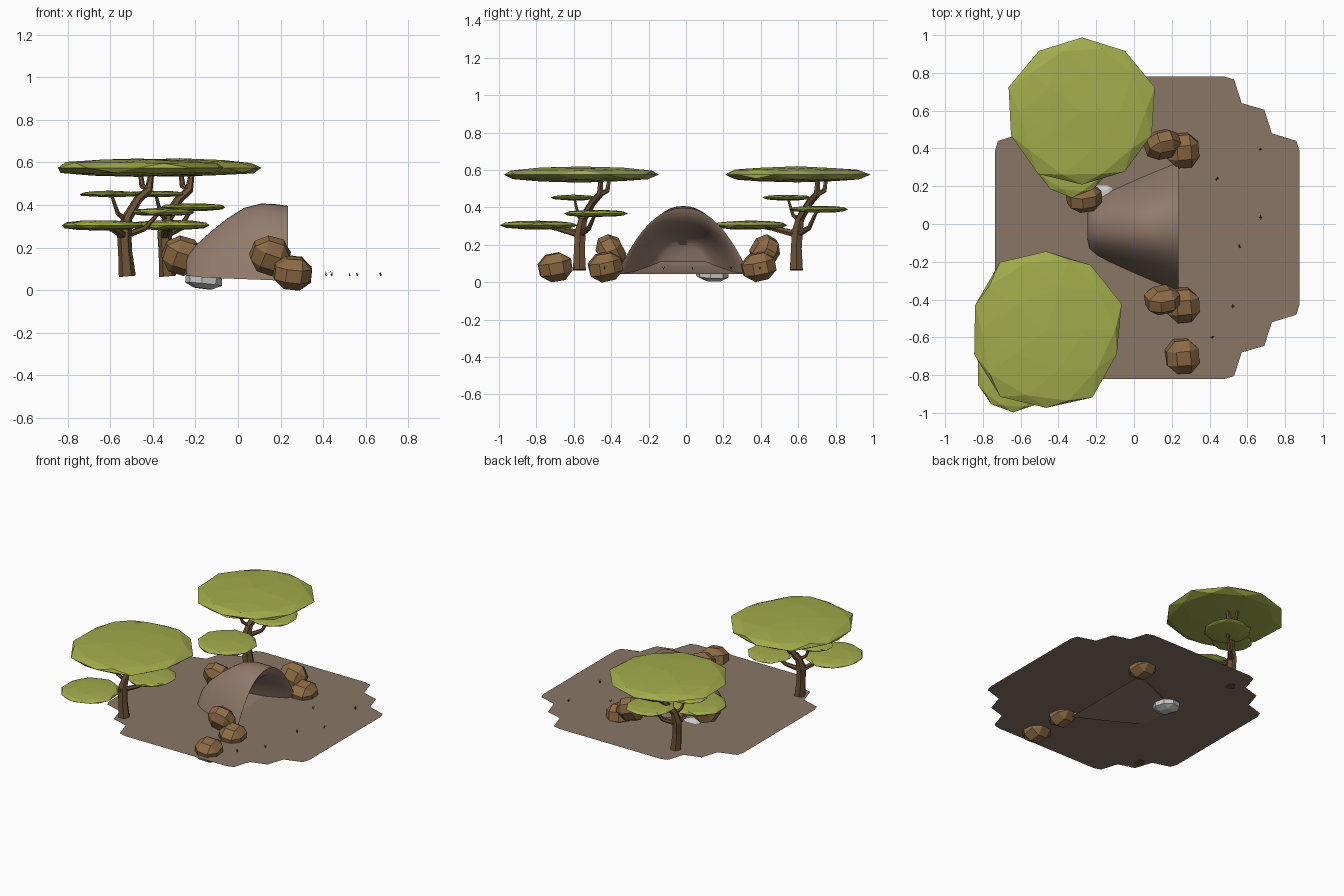
import bpy, bmesh, math, random
from mathutils import Vector, Euler

if "Cube" in bpy.data.objects:
    bpy.data.objects.remove(bpy.data.objects["Cube"])

random.seed(4)


def material(name, r, g, b):
    m = bpy.data.materials.new(name)
    m.diffuse_color = (r, g, b, 1)
    m.use_nodes = True
    m.node_tree.nodes["Principled BSDF"].inputs["Base Color"].default_value = m.diffuse_color
    return m


EARTH = material("earth", 0.25, 0.18, 0.13)
CLAY = material("clay", 0.29, 0.20, 0.15)
LEAF = material("leaf", 0.36, 0.41, 0.07)
WOOD = material("wood", 0.15, 0.085, 0.035)
STONE = material("stone", 0.27, 0.15, 0.06)
GRASS = material("dry_grass", 0.06, 0.045, 0.02)
GROUND_Z = 0.067


def finish(bm, name, mat=None, normals=True):
    if normals:
        bmesh.ops.recalc_face_normals(bm, faces=bm.faces)
    me = bpy.data.meshes.new(name)
    bm.to_mesh(me)
    bm.free()
    ob = bpy.data.objects.new(name, me)
    bpy.context.collection.objects.link(ob)
    if mat:
        me.materials.append(mat)
    return ob


# Ground: flat sheet with stepped corners, one quadrant mirrored round
quad = [(0.805, 0.41), (0.79, 0.46), (0.66, 0.50), (0.62, 0.625),
        (0.50, 0.66), (0.46, 0.785), (0.41, 0.80)]
outline = quad + [(-x, y) for x, y in reversed(quad)]
outline += [(-x, -y) for x, y in outline]
bm = bmesh.new()
bm.faces.new([bm.verts.new((x + 0.07, y - 0.02, GROUND_Z)) for x, y in outline])
finish(bm, "ground", EARTH)

# Cave: arch sections lofted from the back, out to the mouth and back inside
# each section: x, half width, base z, top z, arch exponent
SECTIONS = [
    (-0.245, 0.07, 0.085, 0.13, 2.6), (-0.235, 0.115, 0.068, 0.165, 2.6),
    (-0.19, 0.155, 0.062, 0.22, 2.5), (-0.12, 0.193, 0.058, 0.282, 2.4),
    (-0.05, 0.225, 0.055, 0.337, 2.3), (0.03, 0.262, 0.052, 0.387, 2.3),
    (0.11, 0.297, 0.049, 0.407, 2.3), (0.18, 0.327, 0.046, 0.404, 2.2),
    (0.235, 0.352, 0.044, 0.396, 2.2),
    (0.228, 0.335, 0.046, 0.375, 2.3), (0.19, 0.30, 0.05, 0.325, 2.7),
    (0.12, 0.265, 0.056, 0.285, 3.2), (0.04, 0.225, 0.07, 0.268, 3.2),
    (-0.04, 0.18, 0.085, 0.24, 3.0), (-0.09, 0.12, 0.11, 0.20, 2.6),
]
N = 28
bm = bmesh.new()
rings = []
for x, w, zb, zt, p in SECTIONS:
    us = [-math.cos(math.pi * i / N) for i in range(N + 1)]
    rings.append([bm.verts.new((x, -0.015 + w * u, zb + (zt - zb) * (1 - abs(u) ** p)))
                  for u in us])
for a, b in zip(rings, rings[1:]):
    for i in range(N + 1):
        j = (i + 1) % (N + 1)
        bm.faces.new((a[i], a[j], b[j], b[i]))
bm.faces.new(rings[0])
bm.faces.new(rings[-1])
cave = finish(bm, "cave", CLAY)
bpy.context.view_layer.objects.active = cave
cave.select_set(True)
bpy.ops.object.shade_smooth_by_angle(angle=math.radians(50))


# Rocks: cubes with heavily bevelled edges
def rock(name, loc, size, rot=(0, 0, 0), mat=STONE):
    bm = bmesh.new()
    bmesh.ops.create_cube(bm, size=2)
    bmesh.ops.bevel(bm, geom=bm.edges[:], offset=0.57, segments=1,
                    affect='EDGES', profile=0.5)
    for v in bm.verts:
        v.co *= random.uniform(0.97, 1.03)
        v.co = Vector(c * s for c, s in zip(v.co, size))
        v.co.rotate(Euler(rot))
        v.co += Vector(loc)
    return finish(bm, name, mat)


for i, loc in enumerate([(0.255, -0.70, 0.08), (0.258, -0.43, 0.082), (0.258, 0.39, 0.082)]):
    rock(f"ground_rock_{i + 1}", loc, (0.085, 0.088, 0.073), (0.2, 0.1, 0.1))
for i, (loc, rx) in enumerate([((0.15, -0.40, 0.162), 0.5), ((0.15, 0.42, 0.162), -0.5),
                               ((-0.265, 0.14, 0.162), 0.4)]):
    rock(f"stacked_rock_{i + 1}", loc, (0.087, 0.068, 0.085), (rx, 0.3, 0.2))
rock("grey_rock", (-0.16, 0.14, 0.045), (0.08, 0.08, 0.037), (0, 0.1, 0.3), None)


# Tree parts: tapered faceted limbs and flattened leaf clumps
def limb(bm, points, radii, sides=6):
    pts = [Vector(p) for p in points]
    loops = []
    for k, (p, r) in enumerate(zip(pts, radii)):
        d = pts[min(k + 1, len(pts) - 1)] - pts[max(k - 1, 0)]
        rot = Vector((0, 0, 1)).rotation_difference(d)
        loops.append([bm.verts.new(p + rot @ Vector((r * math.cos(a), r * math.sin(a), 0)))
                      for a in (2 * math.pi * i / sides for i in range(sides))])
    for a, b in zip(loops, loops[1:]):
        for i in range(sides):
            j = (i + 1) % sides
            bm.faces.new((a[i], a[j], b[j], b[i]))
    bm.faces.new(loops[0])
    bm.faces.new(loops[-1])


def clump(name, loc, rx, ry, hz):
    bm = bmesh.new()
    bmesh.ops.create_icosphere(bm, subdivisions=2, radius=1)
    for v in bm.verts:
        x, y, z = v.co
        k = random.uniform(0.95, 1.04)
        lift = math.copysign(abs(z) ** 0.75, z) * random.uniform(0.85, 1.0)
        v.co = Vector((x * rx * k, y * ry * k, lift * hz)) + Vector(loc)
    finish(bm, name, LEAF)


def tree(name, base, big, low, mid, small):
    bx, by = base
    fork = Vector((bx - 0.015, by + 0.005, 0.27))
    knee = Vector((bx + 0.0, by + 0.02, 0.34))
    top = Vector((bx + 0.10, by + 0.11, 0.47))
    bm = bmesh.new()
    limb(bm, [(bx, by, GROUND_Z - 0.002), (bx - 0.01, by, 0.18), fork, knee,
              (bx + 0.05, by + 0.07, 0.425), top, (bx + 0.115, by + 0.115, 0.56)],
         [0.04, 0.033, 0.034, 0.025, 0.021, 0.02, 0.012])
    # side branches reach toward each leaf clump
    for start, c, r in ((fork, low, 0.021), (fork, mid, 0.018), (knee, small, 0.014)):
        end = Vector(c[:3])
        bend = start.lerp(end, 0.55)
        bend.z = start.z + 0.02
        limb(bm, [start - Vector((0, 0, 0.015)), bend, start.lerp(end, 0.8) * 0.5 + end * 0.5],
             [r, r * 0.75, r * 0.5])
    limb(bm, [top, top + Vector((-0.03, 0.04, 0.02)), top + Vector((-0.04, 0.05, 0.09))],
         [0.016, 0.014, 0.01])
    finish(bm, name + "_trunk", WOOD)
    for part, (x, y, z, rx, ry, hz) in (("crown", big), ("low_leaves", low),
                                        ("middle_leaves", mid), ("small_leaves", small)):
        clump(f"{name}_{part}", (x, y, z), rx, ry, hz)


tree("near_tree", (-0.52, -0.57),
     (-0.465, -0.56, 0.575, 0.405, 0.43, 0.045), (-0.64, -0.79, 0.305, 0.20, 0.205, 0.026),
     (-0.36, -0.48, 0.367, 0.16, 0.175, 0.02), (-0.60, -0.60, 0.452, 0.145, 0.12, 0.016))
tree("far_tree", (-0.33, 0.59),
     (-0.275, 0.595, 0.575, 0.395, 0.405, 0.045), (-0.33, 0.345, 0.305, 0.20, 0.205, 0.026),
     (-0.21, 0.71, 0.39, 0.16, 0.165, 0.02), (-0.39, 0.54, 0.452, 0.14, 0.135, 0.016))

# Grass tufts: a few thin blades fanning out
bm = bmesh.new()
for x, y in [(0.44, 0.24), (0.67, 0.395), (0.67, 0.035), (0.56, -0.12), (0.525, -0.435), (0.415, -0.60)]:
    for k in range(4):
        a = k * math.pi / 2 + random.uniform(-0.5, 0.5)
        c, s = math.cos(a), math.sin(a)
        h = random.uniform(0.015, 0.028)
        bm.faces.new([bm.verts.new(p) for p in (
            (x - s * 0.003, y + c * 0.003, GROUND_Z), (x + s * 0.003, y - c * 0.003, GROUND_Z),
            (x + c * 0.012, y + s * 0.012, GROUND_Z + h))])
finish(bm, "grass_tufts", GRASS)
